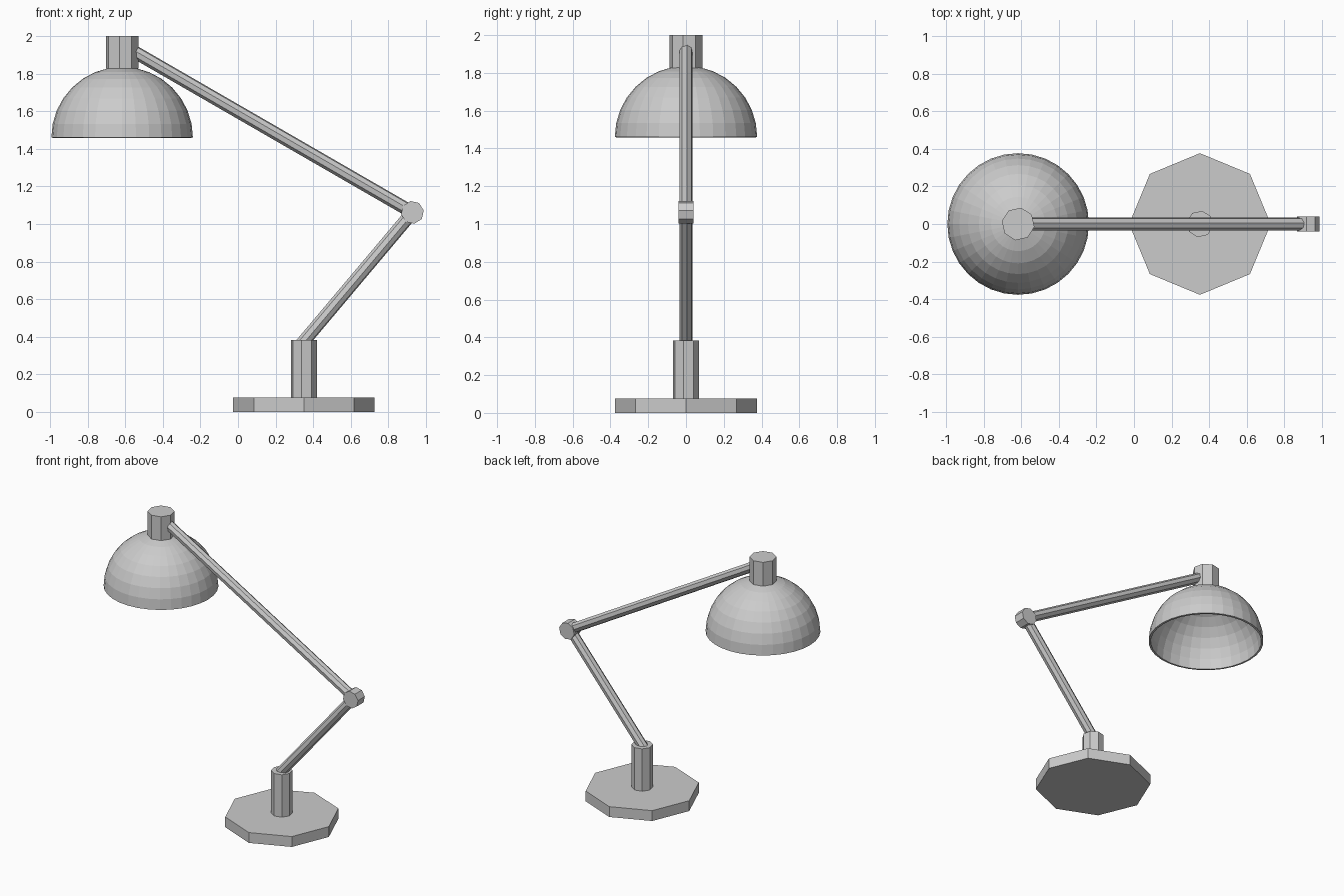
import bpy, bmesh, math
from mathutils import Vector, Matrix

if "Cube" in bpy.data.objects:
    bpy.data.objects.remove(bpy.data.objects["Cube"])

BASE_X, SHADE_X = 0.351, -0.617
ELBOW = Vector((0.929, 0, 1.062))


def make_object(name, bm):
    mesh = bpy.data.meshes.new(name)
    bm.to_mesh(mesh)
    bm.free()
    obj = bpy.data.objects.new(name, mesh)
    bpy.context.collection.objects.link(obj)
    return obj


def rod(name, start, end, radius, turn=0.0, sides=8):
    """Flat-sided prism running from start to end, turned about its own axis."""
    start, end = Vector(start), Vector(end)
    axis = end - start
    bm = bmesh.new()
    matrix = (Matrix.Translation((start + end) / 2)
              @ axis.to_track_quat('Z', 'Y').to_matrix().to_4x4()
              @ Matrix.Rotation(math.radians(turn), 4, 'Z'))
    bmesh.ops.create_cone(bm, cap_ends=True, segments=sides, radius1=radius,
                          radius2=radius, depth=axis.length, matrix=matrix)
    return make_object(name, bm)


# Octagonal foot and post
rod("base", (BASE_X, 0, 0), (BASE_X, 0, 0.075), 0.377)
rod("post", (BASE_X, 0, 0.07), (BASE_X, 0, 0.382), 0.071, -10)

# Two arms and the elbow joint between them
rod("lower_arm", (BASE_X - 0.02, 0, 0.352), ELBOW, 0.035, 10)
rod("upper_arm", ELBOW, (SHADE_X + 0.03, 0, 1.937), 0.035, 10)
rod("elbow_joint", ELBOW + Vector((0, 0.039, 0)), ELBOW - Vector((0, 0.039, 0)), 0.061, 10)

# Socket cap above the shade
rod("shade_cap", (SHADE_X, 0, 1.827), (SHADE_X, 0, 2.0), 0.088, -10)

# Hollow half-sphere shade, open at the bottom
bm = bmesh.new()
bmesh.ops.create_uvsphere(bm, u_segments=32, v_segments=16, radius=0.377)
bmesh.ops.delete(bm, geom=[v for v in bm.verts if v.co.z < -0.001], context='VERTS')
shade = make_object("lamp_shade", bm)
shade.location = (SHADE_X, 0, 1.46)
solid = shade.modifiers.new("thickness", 'SOLIDIFY')
solid.thickness = 0.014
solid.offset = -1
